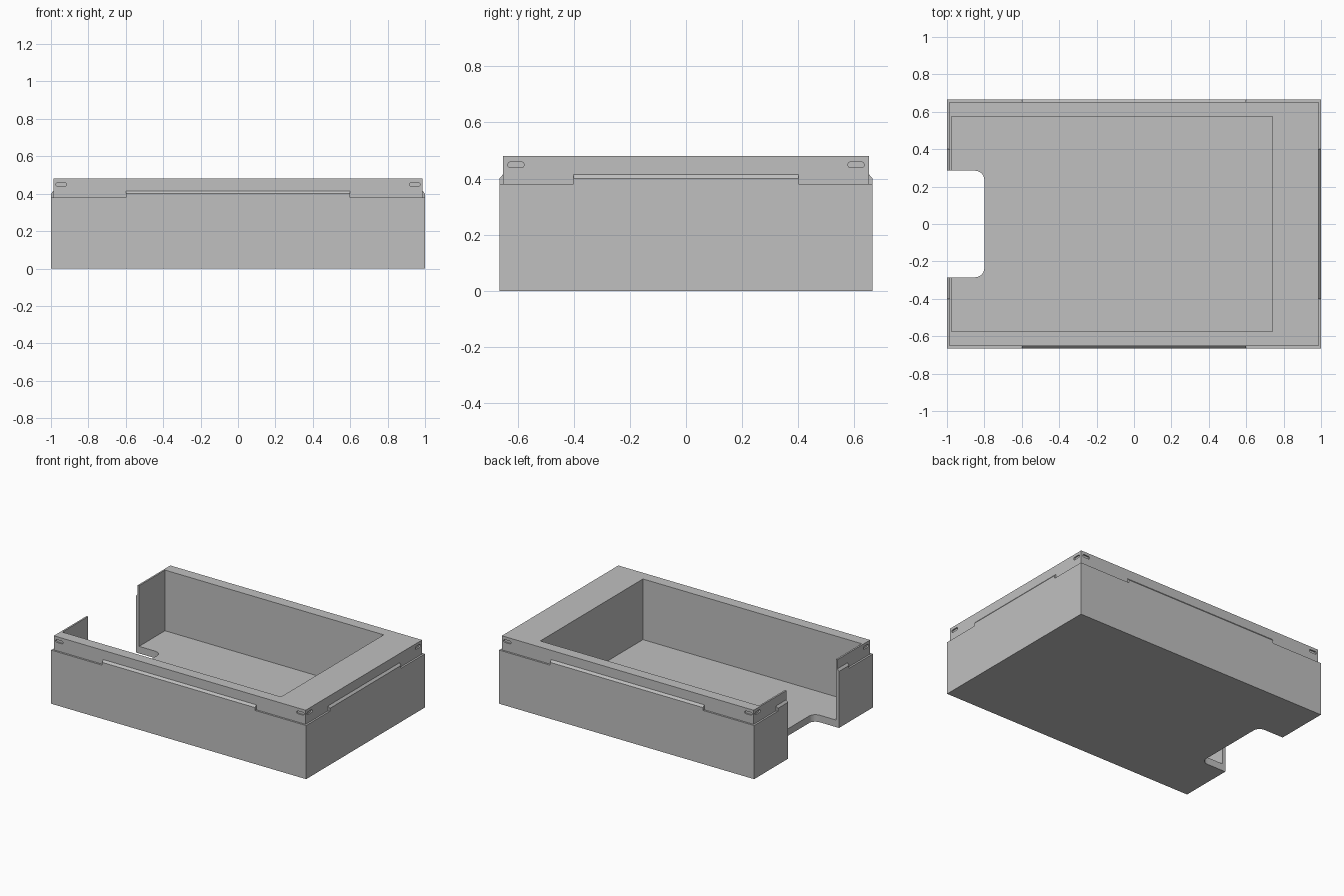
import bpy, bmesh
from mathutils import Vector

cube = bpy.data.objects.get("Cube")
if cube:
    bpy.data.objects.remove(cube, do_unlink=True)

HX, HY = 1.0, 0.665        # half size of the tray
STEP = 0.013               # set-back of the upper lip
RIM, TOP, FLOOR = 0.38, 0.48, 0.05

grey = bpy.data.materials.new("plain_grey")
grey.use_nodes = True
colour = (0.53, 0.53, 0.53, 1)
grey.diffuse_color = colour
grey.node_tree.nodes["Principled BSDF"].inputs["Base Color"].default_value = colour


def block(name, lo, hi, shape=None):
    """Box between two corners, optionally reshaped by a bmesh function."""
    lo, hi = Vector(lo), Vector(hi)
    bm = bmesh.new()
    bmesh.ops.create_cube(bm, size=1)
    for v in bm.verts:
        v.co = (lo + hi) / 2 + v.co * (hi - lo)
    if shape:
        shape(bm)
    mesh = bpy.data.meshes.new(name)
    bm.to_mesh(mesh)
    bm.free()
    mesh.materials.append(grey)
    obj = bpy.data.objects.new(name, mesh)
    bpy.context.collection.objects.link(obj)
    return obj


def combine(target, other, operation):
    """Apply a boolean and discard the helper."""
    mod = target.modifiers.new("join", "BOOLEAN")
    mod.operation, mod.solver, mod.object = operation, "EXACT", other
    bpy.context.view_layer.objects.active = target
    bpy.ops.object.modifier_apply(modifier=mod.name)
    bpy.data.objects.remove(other, do_unlink=True)


def round_edges(bm, axis, radius, segments, keep=lambda e: True):
    """Round the edges that run along one axis."""
    edges = [e for e in bm.edges if keep(e)
             and abs((e.verts[0].co - e.verts[1].co).normalized()[axis]) > 0.9]
    bmesh.ops.bevel(bm, geom=edges, offset=radius, segments=segments,
                    profile=0.5, affect="EDGES")


def side_block(name, axis, sign, along, outer, inner, z, shape=None):
    """Box against one side wall: axis and sign pick the wall."""
    a, b = sorted((sign * outer, sign * inner))
    lo, hi = [0, 0, z[0]], [0, 0, z[1]]
    lo[axis], hi[axis] = a, b
    lo[1 - axis], hi[1 - axis] = along
    return block(name, lo, hi, shape)


# Outer shell with a set-back lip
tray = block("tray", (-HX, -HY, 0), (HX, HY, RIM))
combine(tray, block("lip", (STEP - HX, STEP - HY, 0.2),
                    (HX - STEP, HY - STEP, TOP)), "UNION")

# Sloped tabs in the middle of every side
for axis, half, length in ((0, HX, 0.4), (1, HY, 0.6)):
    for sign in (-1, 1):
        def slope(bm):
            for v in bm.verts:
                if v.co.z > 0.4 and abs(v.co[axis]) > half - STEP / 2:
                    v.co.z -= 0.015
        combine(tray, side_block("tab", axis, sign, (-length, length), half,
                                 half - STEP, (RIM, 0.415), slope), "UNION")

# Deep pocket, open at the top
combine(tray, block("pocket", (-0.975, -0.575, FLOOR), (0.74, 0.575, 0.6)), "DIFFERENCE")

# Rounded cutout through the right wall and floor
combine(tray, block("cutout", (-1.2, -0.285, -0.1), (-0.8, 0.285, 0.7),
                    lambda bm: round_edges(bm, 2, 0.05, 8,
                                           lambda e: e.verts[0].co.x > -0.9)), "DIFFERENCE")

# Shallow catch slots near the corners of the lip
for axis, half, centre in ((0, HX, 0.606), (1, HY, 0.945)):
    for sign in (-1, 1):
        for end in (-1, 1):
            along = (end * centre - 0.029, end * centre + 0.029)
            combine(tray, side_block("slot", axis, sign, along, half + 0.02,
                                     half - STEP - 0.01, (0.439, 0.459),
                                     lambda bm: round_edges(bm, axis, 0.0095, 4)), "DIFFERENCE")

# Merge leftover flat seams and keep the edges crisp
bm = bmesh.new()
bm.from_mesh(tray.data)
bmesh.ops.remove_doubles(bm, verts=bm.verts, dist=0.00005)
bmesh.ops.dissolve_limit(bm, angle_limit=0.01, verts=bm.verts, edges=bm.edges)
bm.to_mesh(tray.data)
bm.free()
